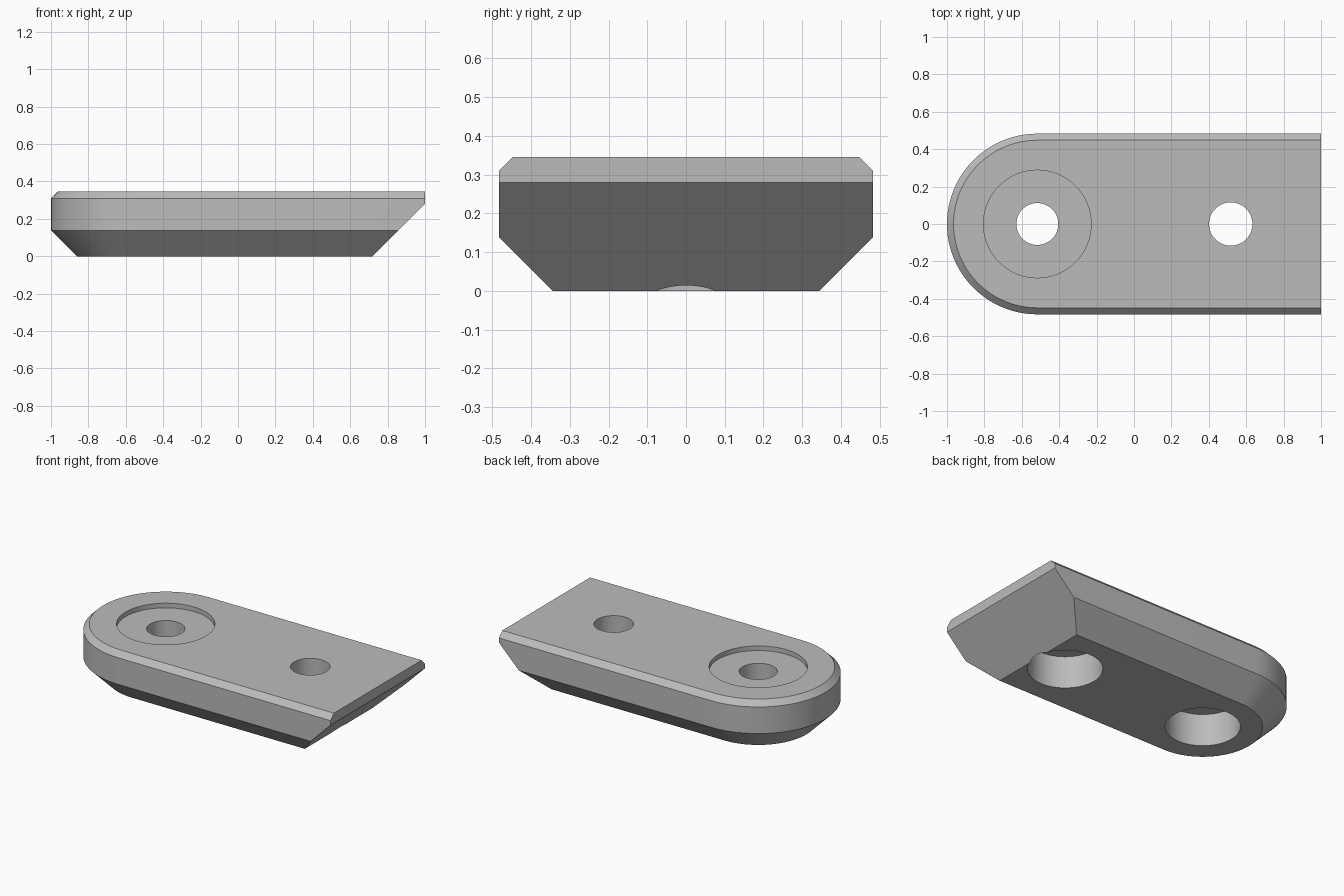
import bpy
import bmesh
import math
from mathutils import Vector

HALF_W = 0.483            # half width, also radius of the round end
ROUND_X = -1 + HALF_W     # centre of the round end
HOLE_X = 0.517
TOP = 0.345

old = bpy.data.objects.get("Cube")
if old:
    bpy.data.objects.remove(old, do_unlink=True)

grey = bpy.data.materials.new("plain grey")
grey.use_nodes = True
colour = (0.5, 0.5, 0.5, 1)
grey.diffuse_color = colour
grey.node_tree.nodes["Principled BSDF"].inputs["Base Color"].default_value = colour


def outline(bm, inset, z, steps=48):
    """Outline with a round left end and a square right end."""
    r = HALF_W - inset
    pts = [(1, r)]
    for i in range(steps + 1):
        a = math.pi / 2 + math.pi * i / steps
        pts.append((ROUND_X + r * math.cos(a), r * math.sin(a)))
    pts.append((1, -r))
    return [bm.verts.new((x, y, z)) for x, y in pts]


# Plate with chamfered lower and upper edges
bm = bmesh.new()
levels = [(0.138, 0), (0, 0.138), (0, 0.31), (0.035, TOP)]
rings = [outline(bm, inset, z) for inset, z in levels]
n = len(rings[0])
for low, high in zip(rings, rings[1:]):
    for i in range(n - 1):
        j = i + 1
        bm.faces.new((low[i], low[j], high[j], high[i]))
bm.faces.new(list(reversed(rings[0])))
bm.faces.new(rings[-1])
# Square end as a single flat face
bm.faces.new([r[0] for r in rings] + [r[-1] for r in reversed(rings)])

# Slanted underside of the square end
cut = bmesh.ops.bisect_plane(
    bm, geom=bm.verts[:] + bm.edges[:] + bm.faces[:], dist=1e-5,
    plane_co=Vector((0.72, 0, 0)), plane_no=Vector((1, 0, -1)), clear_outer=True)
edges = [e for e in cut["geom_cut"] if isinstance(e, bmesh.types.BMEdge)]
bmesh.ops.holes_fill(bm, edges=edges, sides=0)
bmesh.ops.recalc_face_normals(bm, faces=bm.faces[:])

mesh = bpy.data.meshes.new("plate")
bm.to_mesh(mesh)
bm.free()
mesh.materials.append(grey)
plate = bpy.data.objects.new("plate", mesh)
bpy.context.collection.objects.link(plate)


def bore(name, x, radius, bottom, top):
    """Cut a vertical round hole out of the plate."""
    bpy.ops.mesh.primitive_cylinder_add(
        vertices=64, radius=radius, depth=top - bottom,
        location=(x, 0, (top + bottom) / 2))
    cutter = bpy.context.object
    cutter.name = name
    cutter.hide_render = True
    cutter.data.materials.append(grey)
    mod = plate.modifiers.new(name, "BOOLEAN")
    mod.operation = "DIFFERENCE"
    mod.solver = "EXACT"
    mod.object = cutter
    bpy.ops.object.select_all(action="DESELECT")
    plate.select_set(True)
    bpy.context.view_layer.objects.active = plate
    bpy.ops.object.modifier_apply(modifier=mod.name)
    bpy.data.objects.remove(cutter, do_unlink=True)


# Wide bores below, screw holes through, shallow recess on the round end
bore("round_end_bore", ROUND_X, 0.217, -0.1, 0.207)
bore("square_end_bore", HOLE_X, 0.217, -0.1, 0.207)
bore("recess", ROUND_X, 0.288, TOP - 0.03, TOP + 0.1)
bore("round_end_hole", ROUND_X, 0.112, 0.1, TOP + 0.1)
bore("square_end_hole", HOLE_X, 0.116, 0.1, TOP + 0.1)

bpy.ops.object.shade_smooth_by_angle(angle=math.radians(25))
